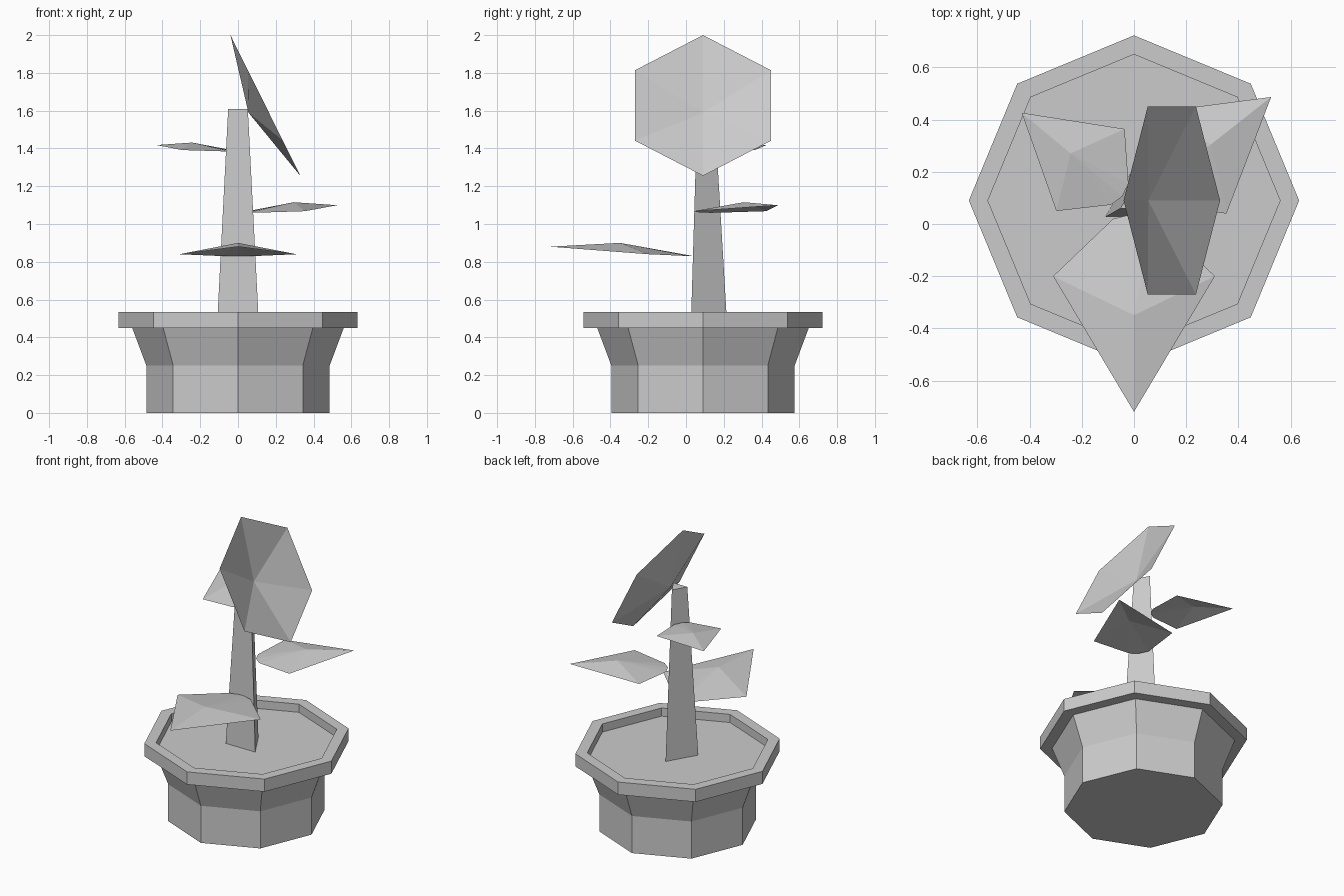
import bpy
from math import sin, cos, pi, radians
from mathutils import Vector

if "Cube" in bpy.data.objects:
    bpy.data.objects.remove(bpy.data.objects["Cube"])

AXIS_Y = 0.09  # the pot and stem stand slightly behind the origin


def make(name, verts, faces):
    mesh = bpy.data.meshes.new(name)
    mesh.from_pydata([tuple(v) for v in verts], [], faces)
    mesh.update()
    obj = bpy.data.objects.new(name, mesh)
    bpy.context.collection.objects.link(obj)
    return obj


def lathe(name, profile, sides, cap_start=True, cap_end=True):
    """Stack of regular polygons from (radius, z) pairs, one corner facing +y."""
    verts = [(r * sin(2 * pi * i / sides), AXIS_Y + r * cos(2 * pi * i / sides), z)
             for r, z in profile for i in range(sides)]
    faces = []
    for k in range(len(profile) - 1):
        for i in range(sides):
            a, b = k * sides + i, k * sides + (i + 1) % sides
            faces.append((b, a, a + sides, b + sides))
    if cap_start:
        faces.append(tuple(range(sides)))
    if cap_end:
        faces.append(tuple(range(len(verts) - 1, len(verts) - sides - 1, -1)))
    return make(name, verts, faces)


def leaf(name, base, direction, scale):
    """Kite-shaped sheet with a raised centre, growing outward from base."""
    d = Vector((direction[0], direction[1], 0)).normalized()
    side = Vector((-d.y, d.x, 0))
    # (along, across, up): centre first, then outline
    shape = [(0.38, 0, 0.07), (-0.01, 0, 0), (0.01, -0.08, 0), (0.23, -0.31, 0.01),
             (0.75, 0, 0.05), (0.23, 0.31, 0.01), (0.01, 0.08, 0)]
    verts = [Vector(base) + scale * (a * d + s * side + Vector((0, 0, u)))
             for a, s, u in shape]
    return make(name, verts, [(0, i, i % 6 + 1) for i in range(1, 7)])


# Octagonal pot with flared body, overhanging rim and recessed soil
lathe("pot", [(0.485, 0), (0.485, 0.25), (0.56, 0.45), (0.633, 0.45),
              (0.633, 0.535), (0.56, 0.535), (0.56, 0.48)], 8, cap_end=False)
lathe("soil", [(0.56, 0.48)], 8, cap_start=False)

# Three-sided tapering stem
lathe("stem", [(0.127, 0.48), (0.06, 1.61)], 3)

# Leaves
leaf("front_leaf", (0, 0.03, 0.83), (0, -1), 1.0)
leaf("left_leaf", (-0.05, 0.11, 1.385), (-0.77, 0.64), 0.66)
leaf("right_leaf", (0.06, 0.12, 1.06), (0.786, 0.619), 0.79)

# Dished hexagonal flower head, tilted to the right
tilt = Vector((-0.185, 0, 0.3725))
across = Vector((0, 0.416, 0))
middle = Vector((0.145, AXIS_Y, 1.6275))
rim = [middle + tilt * cos(radians(60 * i)) - across * sin(radians(60 * i)) for i in range(6)]
make("flower_head", [Vector((0.055, AXIS_Y, 1.59))] + rim,
     [(0, i % 6 + 1, i) for i in range(1, 7)])
